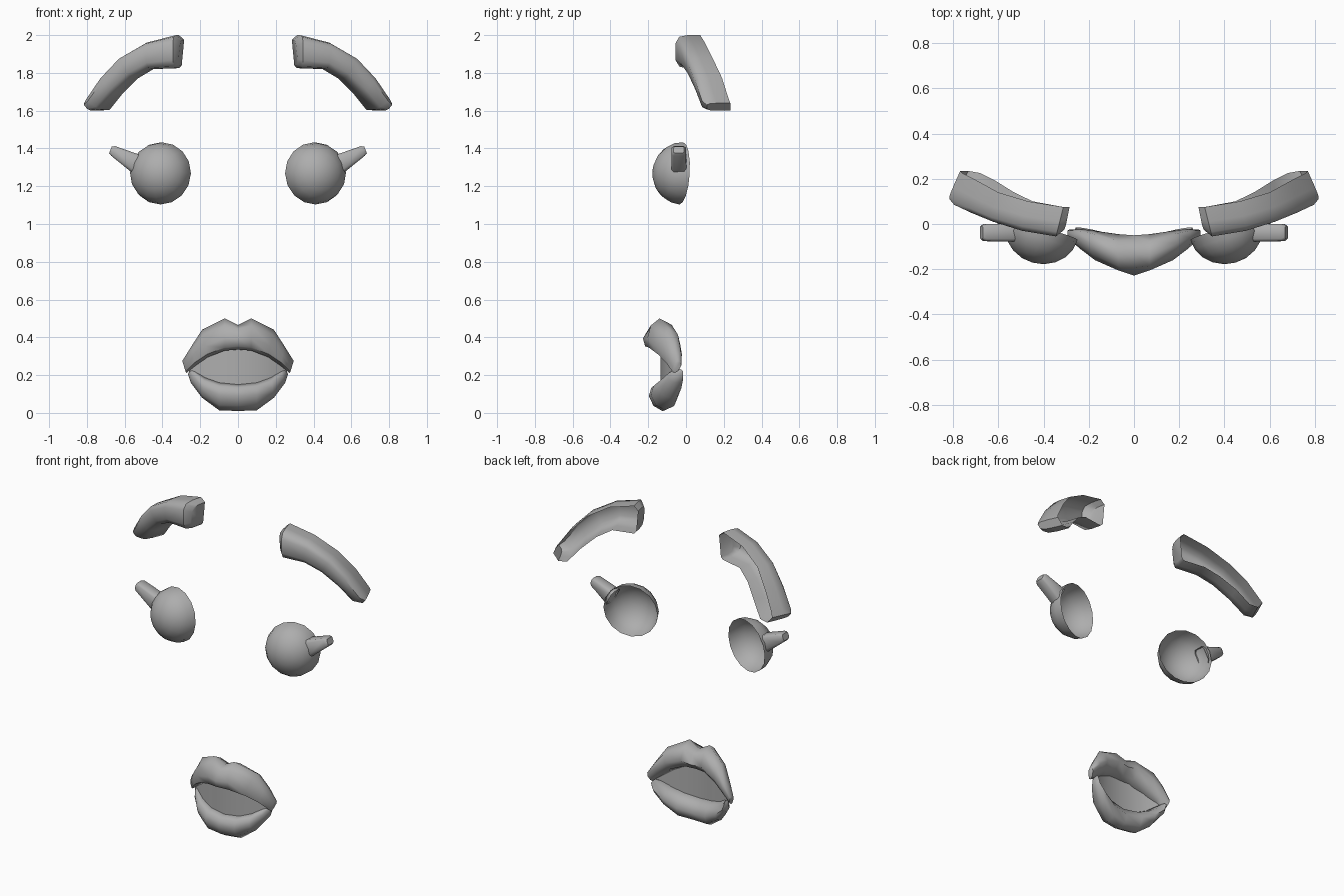
import bpy, bmesh, math
from mathutils import Vector, Matrix

if "Cube" in bpy.data.objects:
    bpy.data.objects.remove(bpy.data.objects["Cube"])

grey = bpy.data.materials.new("soft grey")
grey.diffuse_color = (0.42, 0.42, 0.42, 1)
grey.use_nodes = True
grey.node_tree.nodes["Principled BSDF"].inputs["Base Color"].default_value = grey.diffuse_color


def finish(bm, name, angle=50):
    bmesh.ops.recalc_face_normals(bm, faces=bm.faces)
    mesh = bpy.data.meshes.new(name)
    bm.to_mesh(mesh)
    bm.free()
    mesh.materials.append(grey)
    obj = bpy.data.objects.new(name, mesh)
    bpy.context.collection.objects.link(obj)
    bpy.ops.object.select_all(action='DESELECT')
    obj.select_set(True)
    bpy.context.view_layer.objects.active = obj
    bpy.ops.object.shade_smooth_by_angle(angle=math.radians(angle))
    return obj


def loft(rings, name, closed=True, cap_start=True, cap_end=True, angle=50):
    """Skin a list of equally long point rings."""
    bm = bmesh.new()
    rows = [[bm.verts.new(p) for p in ring] for ring in rings]
    n = len(rows[0])
    for a, b in zip(rows, rows[1:]):
        for i in range(n if closed else n - 1):
            j = (i + 1) % n
            bm.faces.new((a[i], a[j], b[j], b[i]))
    if cap_start:
        bm.faces.new(rows[0])
    if cap_end:
        bm.faces.new(rows[-1])
    return finish(bm, name, angle)


# U-shaped eyebrow section, open at the back: (height share, depth share)
BROW_SECTION = [(1, 1), (1, .5), (.95, .15), (.76, 0), (.24, 0), (.05, .15), (0, .5), (0, 1)]
# top x, top z, bottom x, bottom z, front y, depth, inward lean of the back
BROW = [(.305, 1.975, .318, 1.84, -.025, .10, .2),
        (.345, 2.0, .345, 1.825, -.055, .13, .25),
        (.50, 1.96, .48, 1.82, -.03, .13, .25),
        (.64, 1.88, .57, 1.77, .01, .13, .3),
        (.74, 1.775, .66, 1.69, .05, .14, .35),
        (.815, 1.665, .735, 1.605, .085, .14, .4),
        (.825, 1.64, .79, 1.60, .11, .125, .45)]


def eyebrow(s, name):
    rings = []
    for xt, zt, xb, zb, yf, d, lean in BROW:
        rings.append([(s * (xb + (xt - xb) * v - lean * d * w), yf + d * w, zb + (zt - zb) * v)
                      for v, w in BROW_SECTION])
    loft(rings, name, closed=False)


def eye(s, name):
    # half sphere shell turned slightly outward and upward
    bm = bmesh.new()
    bmesh.ops.create_uvsphere(bm, u_segments=16, v_segments=10, radius=.165)
    bmesh.ops.delete(bm, geom=[v for v in bm.verts if v.co.z < -.001], context='VERTS')
    turn = Vector((s * .27, -.96, .06)).to_track_quat('Z', 'Y').to_matrix().to_4x4()
    bm.transform(Matrix.Translation((s * .408, -.025, 1.268)) @ turn @ Matrix.Diagonal((1, 1, .92, 1)))
    finish(bm, name)


def lash(s, name):
    # tapered rounded bar, open where it enters the eye
    rings = []
    for xt, zt, xb, zb, y0, y1 in [(.515, 1.365, .565, 1.275, -.078, .002),
                                   (.65, 1.412, .67, 1.36, -.076, 0),
                                   (.668, 1.41, .682, 1.375, -.066, -.01)]:
        ring = []
        for v, w in [(1, .15), (1, .85), (.85, 1), (.15, 1), (0, .85), (0, .15), (.15, 0), (.85, 0)]:
            ring.append((s * (xb + (xt - xb) * v), y0 + (y1 - y0) * w, zb + (zt - zb) * v))
        rings.append(ring)
    loft(rings, name, cap_start=False)


def lip(half, name):
    """Stations: top x, bottom x, top (y, z), front (y, z), bottom (y, z), back (y, z)."""
    rings = []
    full = [(-1, st) for st in reversed(half[1:])] + [(1, st) for st in half]
    for s, (xt, xb, *keys) in full:
        c = [sum(k[i] for k in keys) / 4 for i in (0, 1)]
        zt, zb = keys[0][1], keys[2][1]
        pts = []
        for a, b in zip(keys, keys[1:] + keys[:1]):
            # rounded corner between neighbouring key points
            m = [c[i] + ((a[i] + b[i]) / 2 - c[i]) * 1.38 for i in (0, 1)]
            pts += [a, m]
        rings.append([(s * (xb + (xt - xb) * min(1, max(0, (z - zb) / (zt - zb)))), y, z) for y, z in pts])
    loft(rings, name, angle=60)


for s, side in ((-1, "left"), (1, "right")):
    eyebrow(s, side + "_eyebrow")
    eye(s, side + "_eye")
    lash(s, side + "_eyelash")

# upper lip with a notch in the middle
lip([(0, 0, (-.13, .465), (-.228, .395), (-.165, .335), (-.05, .39)),
     (.07, .07, (-.14, .50), (-.205, .395), (-.155, .33), (-.045, .40)),
     (.19, .16, (-.085, .44), (-.16, .355), (-.11, .295), (-.03, .36)),
     (.245, .225, (-.06, .355), (-.112, .305), (-.08, .25), (-.022, .31)),
     (.295, .275, (-.045, .275), (-.07, .24), (-.06, .21), (-.025, .25))], "upper_lip")

# lower lip
lip([(0, 0, (-.14, .15), (-.197, .09), (-.125, .01), (-.06, .08)),
     (.10, .10, (-.13, .16), (-.185, .095), (-.11, .014), (-.045, .09)),
     (.175, .19, (-.105, .187), (-.148, .13), (-.085, .08), (-.025, .13)),
     (.225, .25, (-.07, .22), (-.095, .19), (-.06, .16), (-.015, .18)),
     (.25, .265, (-.045, .235), (-.06, .222), (-.045, .205), (-.015, .22))], "lower_lip")

# folded panel filling the open mouth
panel = []
for x, y, z0, z1 in [(0, -.135, .12, .36), (.10, -.125, .13, .35), (.18, -.10, .17, .30), (.26, -.06, .215, .235)]:
    panel.append((x, y, z0, z1))
strip = [(-x, y, a, b) for x, y, a, b in reversed(panel[1:])] + panel
loft([[(x, y, a), (x, y, b)] for x, y, a, b in strip], "mouth_panel",
     closed=False, cap_start=False, cap_end=False)
